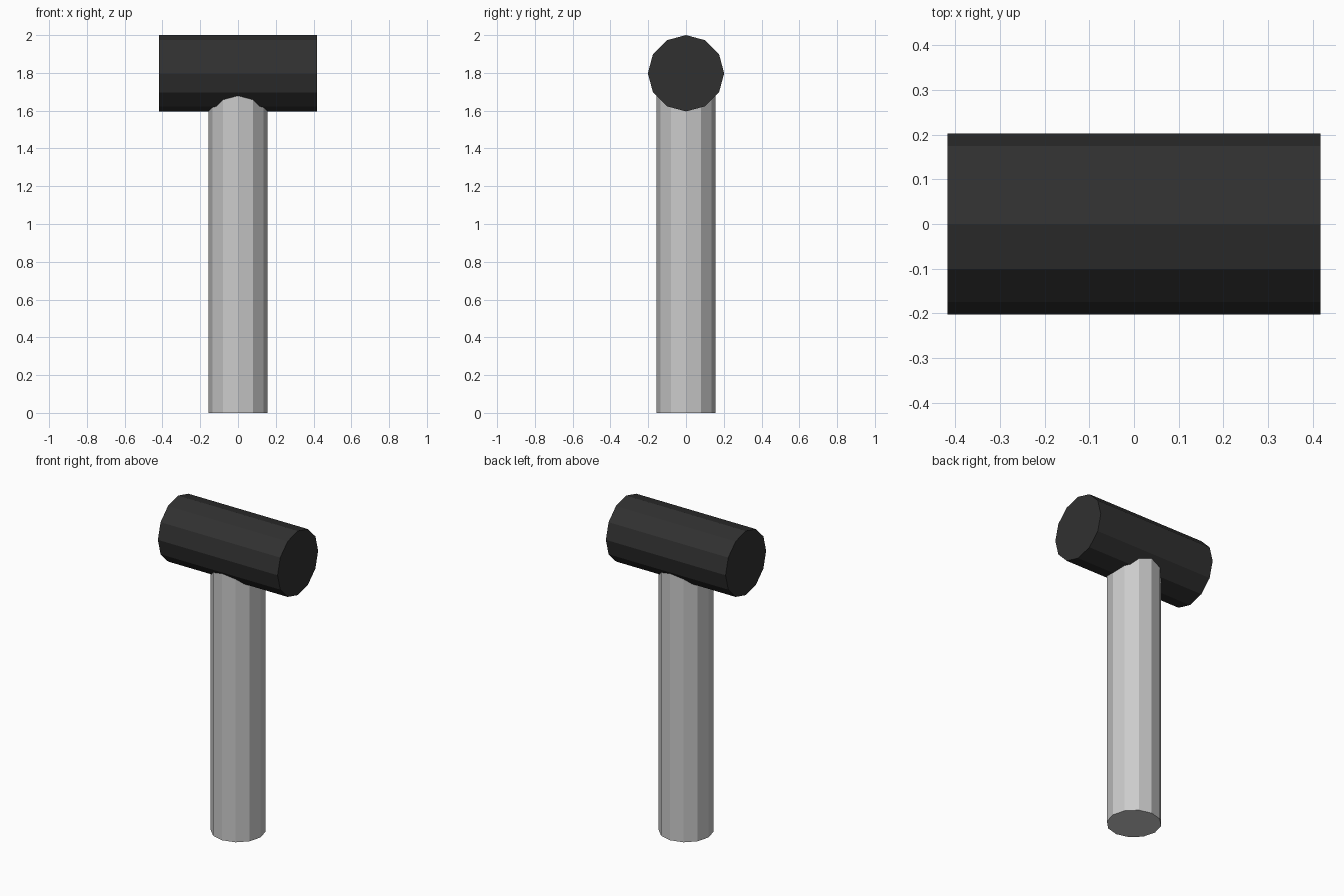
import bpy
from math import pi

if "Cube" in bpy.data.objects:
    bpy.data.objects.remove(bpy.data.objects["Cube"])


def cylinder(name, radius, length, location, rotation=(0, 0, 0)):
    bpy.ops.mesh.primitive_cylinder_add(vertices=12, radius=radius, depth=length,
                                        location=location, rotation=rotation)
    obj = bpy.context.object
    obj.name = name
    return obj


# Upright handle, its top end embedded in the head
HANDLE_TOP = 1.8
cylinder("handle", 0.157, HANDLE_TOP, (0, 0, HANDLE_TOP / 2))

# Dark mallet head lying along x
head = cylinder("mallet_head", 0.202, 0.834, (0, 0, 1.798), (0, pi / 2, 0))
black = bpy.data.materials.new("black_rubber")
black.diffuse_color = (0.03, 0.03, 0.03, 1)
black.use_nodes = True
black.node_tree.nodes["Principled BSDF"].inputs["Base Color"].default_value = black.diffuse_color
head.data.materials.append(black)
